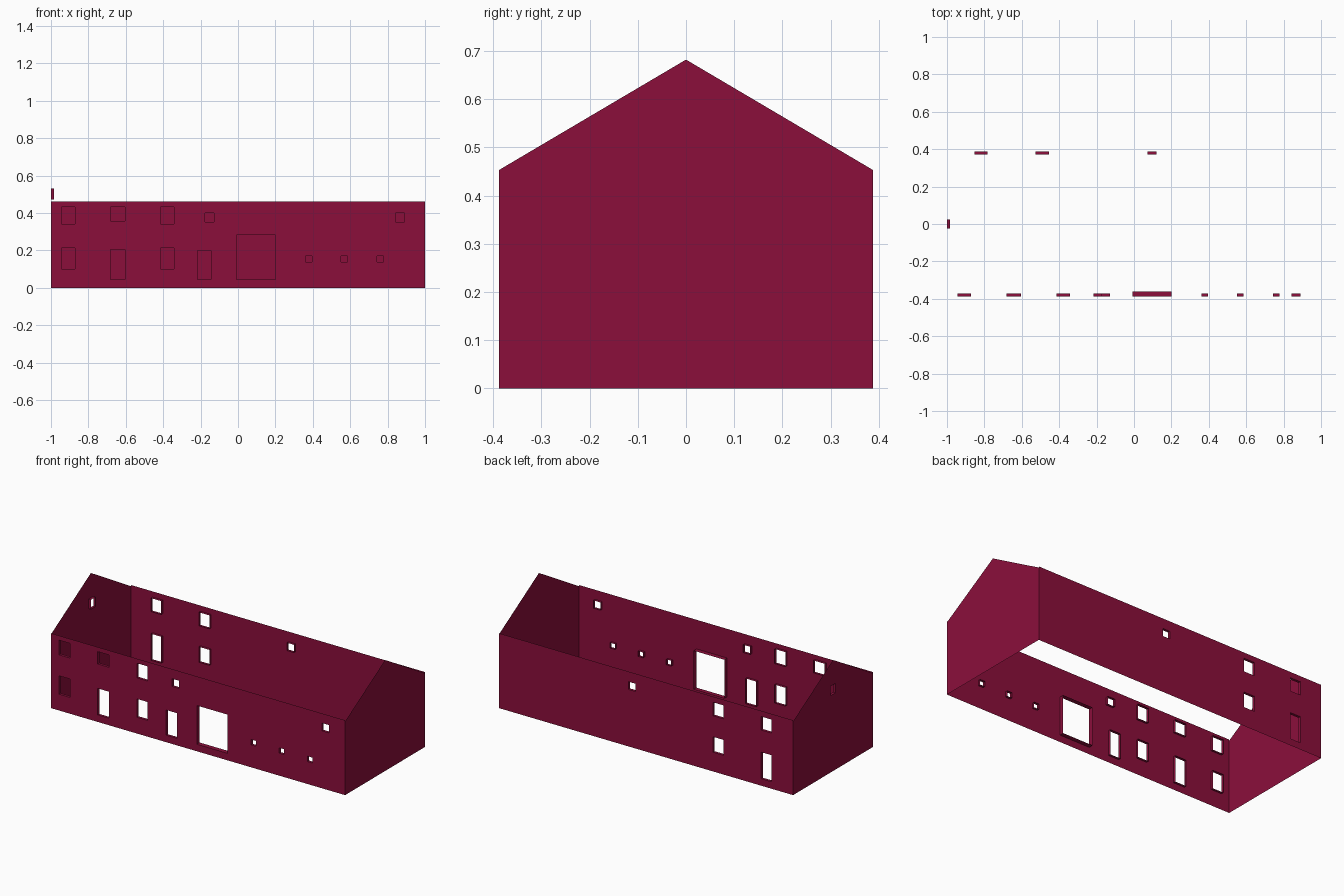
import bpy, bmesh, math
from mathutils import Vector, Matrix

if "Cube" in bpy.data.objects:
    bpy.data.objects.remove(bpy.data.objects["Cube"])

W = 0.388              # half depth of the building
EAVE, PEAK, WALL = 0.453, 0.682, 0.46
D = 0.016              # depth of window reveals
DOOR = 0.028           # depth of the big doorway

paint = bpy.data.materials.new("dark_crimson")
paint.diffuse_color = (0.26, 0.0045, 0.044, 1)
paint.use_nodes = True
paint.node_tree.nodes["Principled BSDF"].inputs["Base Color"].default_value = paint.diffuse_color


def wall(name, outline, holes, matrix):
    """Flat sheet in (u, z) with rectangular holes and reveals going inward (+v)."""
    bm = bmesh.new()
    bm.faces.new([bm.verts.new((u, 0, z)) for u, z in outline])

    # cut the sheet along the opening edges, then remove the openings
    for u0, u1, z0, z1, _ in holes:
        for co, no in (((u0, 0, 0), (1, 0, 0)), ((u1, 0, 0), (1, 0, 0)),
                       ((0, 0, z0), (0, 0, 1)), ((0, 0, z1), (0, 0, 1))):
            bmesh.ops.bisect_plane(bm, geom=bm.verts[:] + bm.edges[:] + bm.faces[:],
                                   dist=1e-5, plane_co=co, plane_no=no)
    gone = []
    for f in bm.faces:
        c = f.calc_center_median()
        if any(u0 < c.x < u1 and z0 < c.z < z1 for u0, u1, z0, z1, _ in holes):
            gone.append(f)
    bmesh.ops.delete(bm, geom=gone, context='FACES')

    # reveals: four-sided sleeves around each opening
    for u0, u1, z0, z1, d in holes:
        ring = [(u0, z0), (u1, z0), (u1, z1), (u0, z1)]
        outer = [bm.verts.new((u, 0, z)) for u, z in ring]
        inner = [bm.verts.new((u, d, z)) for u, z in ring]
        for i in range(4):
            j = (i + 1) % 4
            bm.faces.new((outer[j], outer[i], inner[i], inner[j]))

    bmesh.ops.transform(bm, matrix=matrix, verts=bm.verts)
    me = bpy.data.meshes.new(name)
    bm.to_mesh(me)
    bm.free()
    me.materials.append(paint)
    ob = bpy.data.objects.new(name, me)
    bpy.context.collection.objects.link(ob)


def placed(angle, x, y):
    return Matrix.Translation((x, y, 0)) @ Matrix.Rotation(math.radians(angle), 4, 'Z')


long_side = [(-1, 0), (1, 0), (1, WALL), (-1, WALL)]
gable = [(-W, 0), (W, 0), (W, EAVE), (0, PEAK), (-W, EAVE)]

# front wall openings: u0, u1, z0, z1, depth
front = [
    (-0.945, -0.872, 0.342, 0.432, D), (-0.945, -0.872, 0.10, 0.213, D),
    (-0.682, -0.605, 0.356, 0.432, D), (-0.682, -0.605, 0.043, 0.206, D),
    (-0.415, -0.342, 0.342, 0.432, D), (-0.415, -0.342, 0.10, 0.213, D),
    (-0.176, -0.128, 0.353, 0.401, D), (-0.217, -0.144, 0.043, 0.198, D),
    (0.842, 0.89, 0.353, 0.401, D),
    (-0.008, 0.20, 0.043, 0.281, DOOR),
]
front += [(x - 0.017, x + 0.017, 0.138, 0.171, D) for x in (0.378, 0.569, 0.761)]

# back wall openings given in world x, mirrored since the wall is turned round
back = [
    (-0.853, -0.783, 0.342, 0.425, D), (-0.853, -0.783, 0.043, 0.206, D),
    (-0.527, -0.455, 0.342, 0.425, D), (-0.527, -0.455, 0.118, 0.213, D),
    (0.072, 0.12, 0.35, 0.398, D),
]
back = [(-b, -a, z0, z1, d) for a, b, z0, z1, d in back]

wall("front_wall", long_side, front, placed(0, 0, -W))
wall("back_wall", long_side, back, placed(180, 0, W))
wall("right_gable", gable, [], placed(90, 1, 0))
wall("left_gable", gable, [(-0.023, 0.023, 0.472, 0.53, D)], placed(-90, -1, 0))
